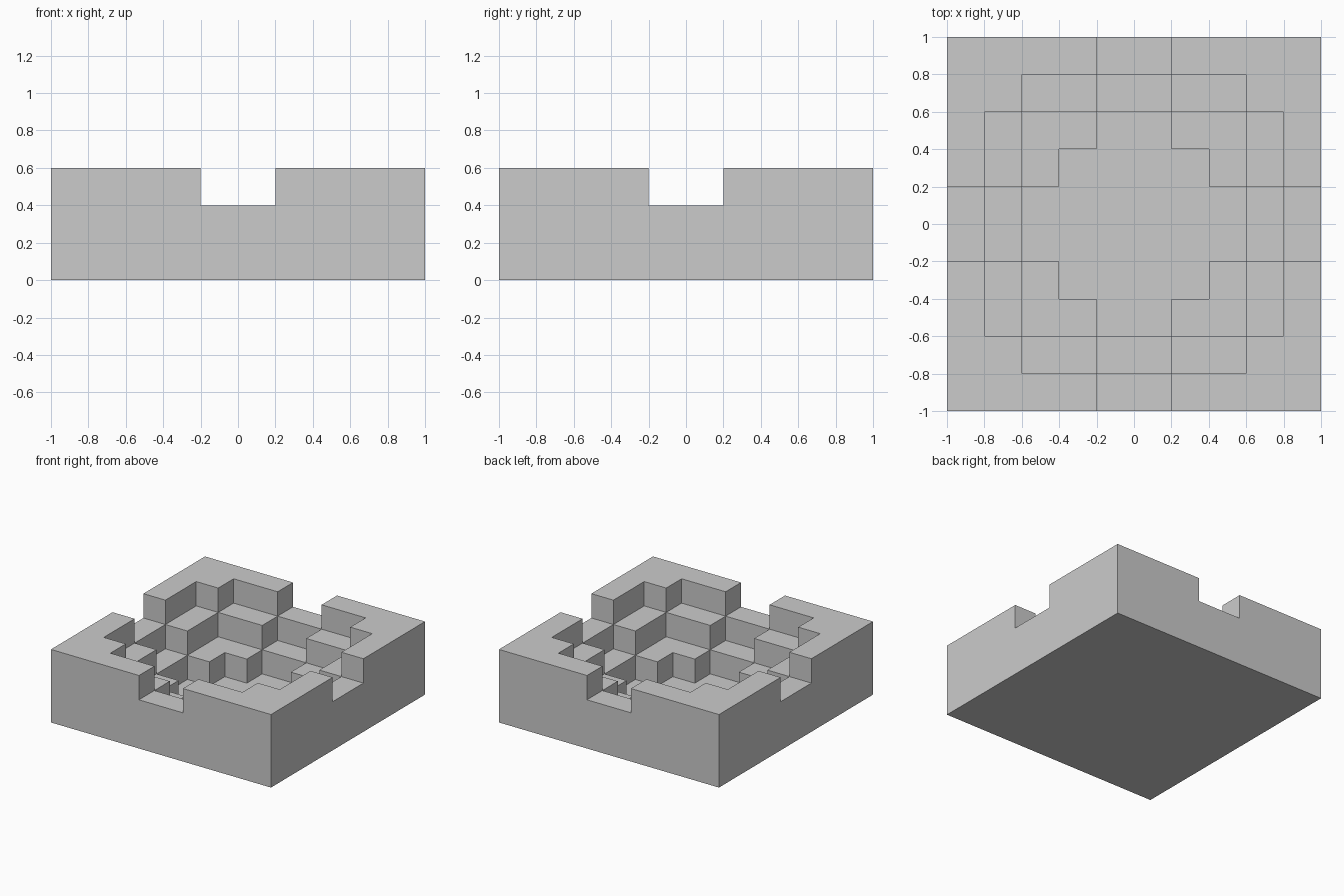
import bpy, bmesh, math

if "Cube" in bpy.data.objects:
    bpy.data.objects.remove(bpy.data.objects["Cube"])

STEP = 0.2            # block size
N = 10                # blocks per side
LEVELS = [0.0, 0.002, 0.2, 0.4, 0.6]   # base, pit floor, lower step, upper step, rim
# Squared radius of the blocky bowl at each layer, from widest to deepest
BOWL = [(0.85, 3), (0.54, 2), (0.30, 1)]


def level(i, j):
    """Index of the surface level above block (i, j)."""
    if not (0 <= i < N and 0 <= j < N):
        return 0
    x, y = (i + 0.5) * STEP - 1, (j + 0.5) * STEP - 1
    result = 4
    for radius_sq, lev in BOWL:
        if x * x + y * y < radius_sq:
            result = lev
    return result


bm = bmesh.new()


def quad(*pts):
    bm.faces.new([bm.verts.new(p) for p in pts])


for i in range(N):
    for j in range(N):
        x0, y0 = i * STEP - 1, j * STEP - 1
        x1, y1 = x0 + STEP, y0 + STEP
        top = level(i, j)
        z = LEVELS[top]
        # step top and underside
        quad((x0, y0, z), (x1, y0, z), (x1, y1, z), (x0, y1, z))
        quad((x0, y0, 0), (x0, y1, 0), (x1, y1, 0), (x1, y0, 0))
        # walls down to each lower neighbour
        sides = [((0, -1), (x0, y0), (x1, y0)), ((1, 0), (x1, y0), (x1, y1)),
                 ((0, 1), (x1, y1), (x0, y1)), ((-1, 0), (x0, y1), (x0, y0))]
        for (di, dj), a, b in sides:
            for k in range(level(i + di, j + dj), top):
                lo, hi = LEVELS[k], LEVELS[k + 1]
                quad((*a, lo), (*b, lo), (*b, hi), (*a, hi))

# Weld blocks and merge coplanar faces into clean terraces
bmesh.ops.remove_doubles(bm, verts=bm.verts[:], dist=0.0005)
bmesh.ops.dissolve_limit(bm, angle_limit=math.radians(1),
                         verts=bm.verts[:], edges=bm.edges[:])

mesh = bpy.data.meshes.new("stepped_crater_block")
bm.to_mesh(mesh)
bm.free()
block = bpy.data.objects.new("stepped_crater_block", mesh)
bpy.context.collection.objects.link(block)
